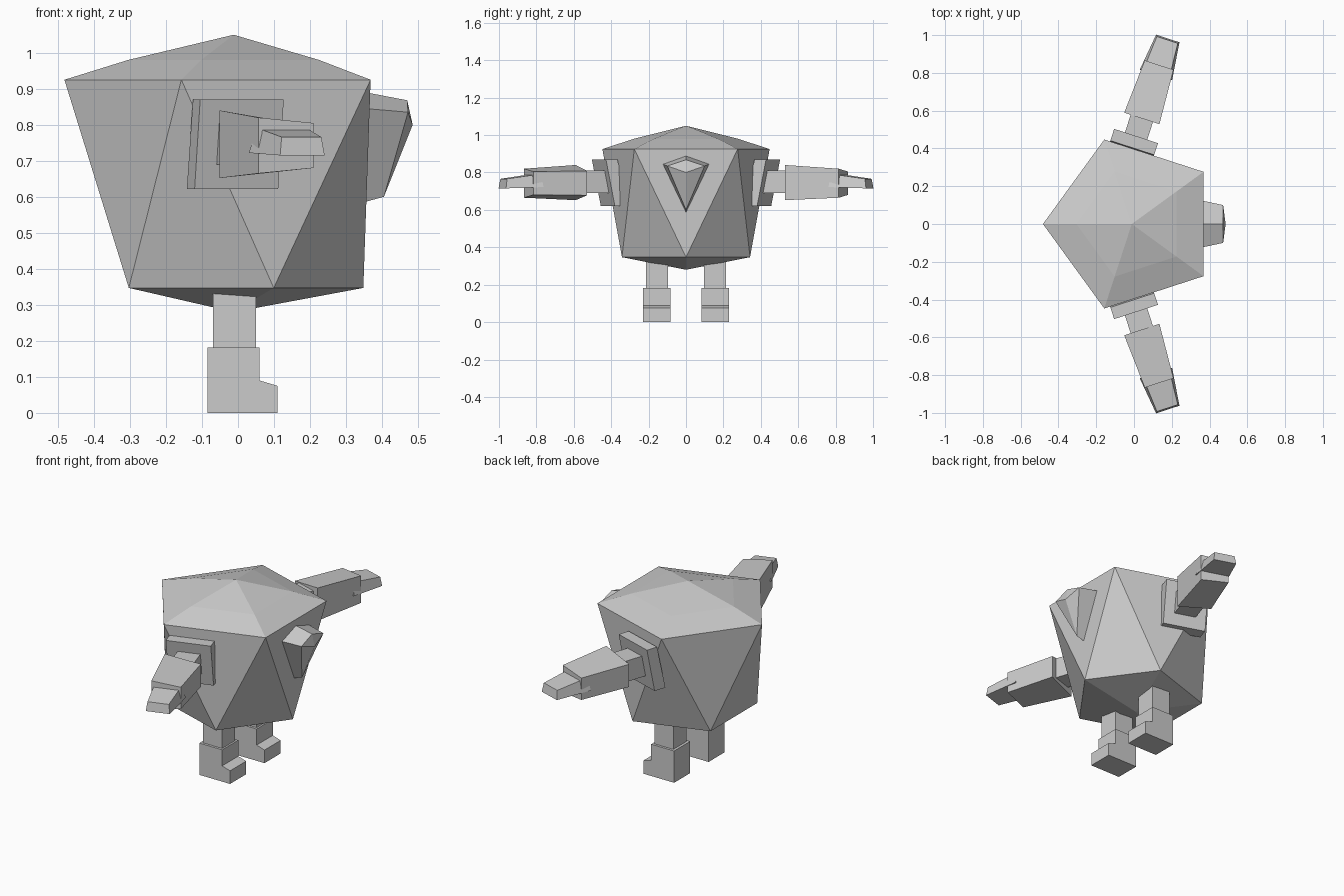
import bpy, bmesh
from math import cos, sin, pi, radians

if "Cube" in bpy.data.objects:
    bpy.data.objects.remove(bpy.data.objects["Cube"])

CX = -0.012  # body axis


def make(name, rings, start_tip=None, end_tip=None, twist=()):
    """Skin matching rings of points; close ends with a tip or a cap.
    Ring pairs listed in twist are joined by zigzag triangles."""
    bm = bmesh.new()
    vs = [[bm.verts.new(p) for p in r] for r in rings]
    n = len(rings[0])
    for k in range(len(vs) - 1):
        a, b = vs[k], vs[k + 1]
        for i in range(n):
            j = (i + 1) % n
            if k in twist:
                bm.faces.new((a[i], a[j], b[i]))
                bm.faces.new((a[j], b[j], b[i]))
            else:
                bm.faces.new((a[i], a[j], b[j], b[i]))
    for ring, tip in ((vs[0], start_tip), (vs[-1], end_tip)):
        if tip is None:
            bm.faces.new(ring)
        else:
            t = bm.verts.new(tip)
            for i in range(n):
                bm.faces.new((ring[i], ring[(i + 1) % n], t))
    bmesh.ops.recalc_face_normals(bm, faces=bm.faces)
    me = bpy.data.meshes.new(name)
    bm.to_mesh(me)
    bm.free()
    ob = bpy.data.objects.new(name, me)
    bpy.context.collection.objects.link(ob)
    return ob


def pentagon(r, z, start):
    return [(CX + r * cos(start + i * 2 * pi / 5), r * sin(start + i * 2 * pi / 5), z)
            for i in range(5)]


# Faceted body: twisted pentagon rings with shallow peaks
make("body",
     [pentagon(0.36, 0.347, 0), pentagon(0.47, 0.925, pi / 5), pentagon(0.293, 0.98, pi / 5)],
     (CX, 0, 0.28), (CX, 0, 1.05), twist=(0,))

# Kite-shaped nose
make("nose",
     [[(0.355, 0, 0.89), (0.355, 0.125, 0.845), (0.35, 0, 0.585), (0.355, -0.125, 0.845)],
      [(0.47, 0, 0.868), (0.472, 0.10, 0.835), (0.405, 0, 0.60), (0.472, -0.10, 0.835)]],
     None, (0.485, 0, 0.80))

# Arms, described as (outward, sideways, height) along a 72 degree axis
ANG = radians(72)
MID = -0.122


def arm_part(name, side, ends):
    rings = []
    for ring in ends:
        pts = []
        for u, w, z in ring:
            v = MID - side * w
            x = CX + u * cos(ANG) + v * sin(ANG)
            y = u * sin(ANG) - v * cos(ANG)
            pts.append((x, side * y, z))
        rings.append(pts)
    make(name, rings)


def section(u, w, z0, z1):
    return [(u, -w, z0), (u, w, z0), (u, w, z1), (u, -w, z1)]


for side, label in ((-1, "right"), (1, "left")):
    # tilted shoulder plate
    arm_part(label + "_shoulder_plate", side, [
        [(u0, -0.122, 0.622), (u0, 0.122, 0.622), (u1, 0.122, 0.87), (u1, -0.122, 0.87)]
        for u0, u1 in ((0.33, 0.385), (0.40, 0.45))])
    arm_part(label + "_upper_arm", side, [section(0.38, 0.062, 0.69, 0.81),
                                          section(0.57, 0.062, 0.69, 0.81)])
    # forearm is taller on one side
    arm_part(label + "_forearm", side, [
        [(0.548, -0.098, 0.652), (0.548, 0.098, 0.678), (0.548, 0.098, 0.808), (0.548, -0.098, 0.84)],
        [(0.845, -0.08, 0.665), (0.845, 0.08, 0.68), (0.845, 0.08, 0.805), (0.845, -0.08, 0.82)]])
    # tapered hand
    arm_part(label + "_hand", side, [
        [(0.79, -0.09, 0.722), (0.79, 0.09, 0.722), (0.80, 0.072, 0.792), (0.80, -0.072, 0.792)],
        [(0.993, -0.065, 0.715), (0.993, 0.065, 0.715), (0.985, 0.058, 0.766), (0.985, -0.058, 0.766)]])

    # leg and boot
    leg = [(-0.07, 0.17), (0.05, 0.17), (0.05, 0.325), (-0.07, 0.335)]
    boot = [(-0.085, 0), (0.11, 0), (0.11, 0.075), (0.06, 0.09), (0.06, 0.182), (-0.085, 0.182)]
    for part, prof, y0, y1 in (("_leg", leg, 0.097, 0.215), ("_boot", boot, 0.083, 0.229)):
        make(label + part, [[(x, side * y, z) for x, z in prof] for y in (y0, y1)])
